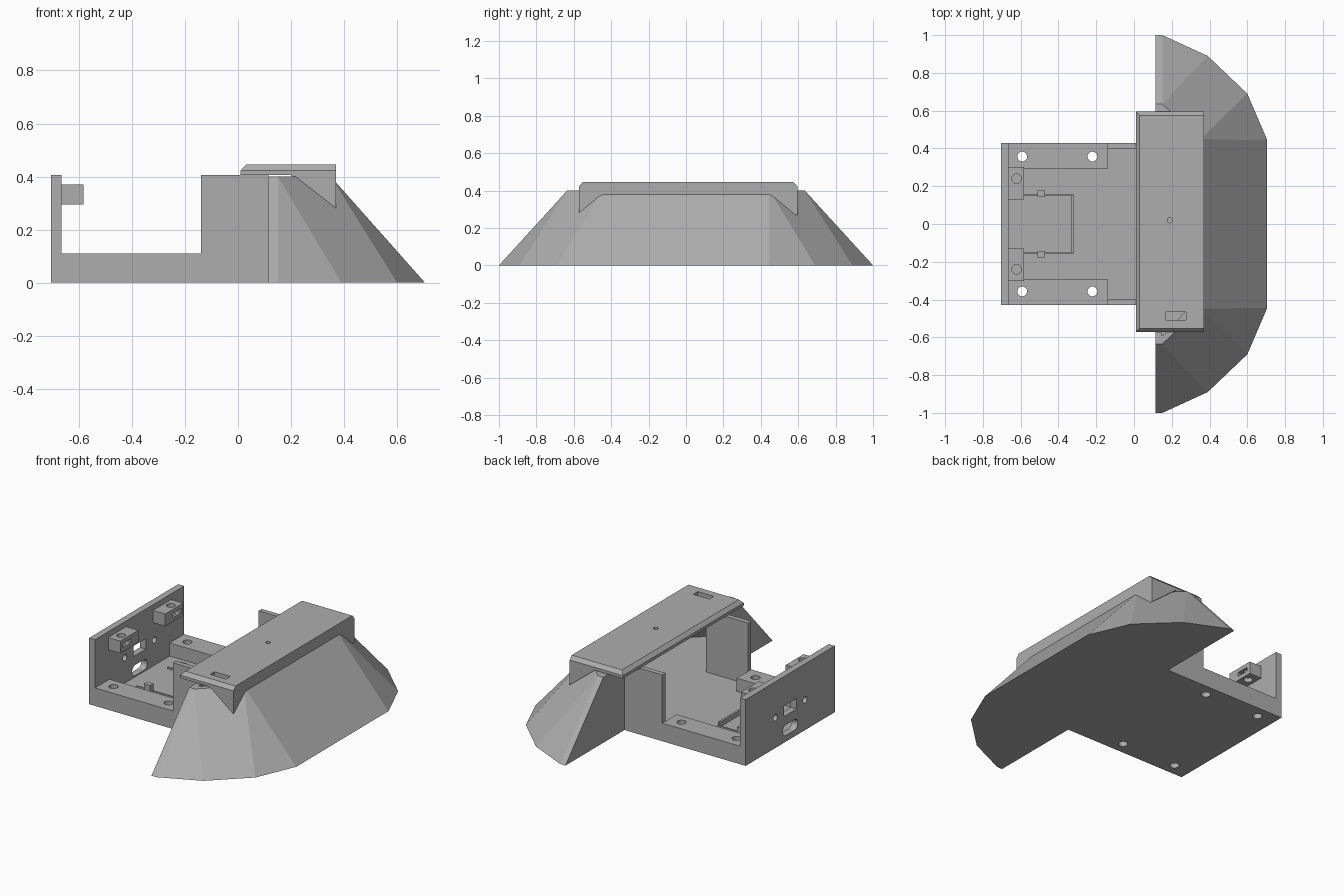
import bpy, bmesh, math
from mathutils import Matrix, Vector

if "Cube" in bpy.data.objects:
    bpy.data.objects.remove(bpy.data.objects["Cube"])

grey = bpy.data.materials.new("light_grey")
grey.diffuse_color = (0.42, 0.42, 0.42, 1)
grey.use_nodes = True
grey.node_tree.nodes["Principled BSDF"].inputs["Base Color"].default_value = grey.diffuse_color


def make(name, bm):
    bmesh.ops.recalc_face_normals(bm, faces=bm.faces)
    me = bpy.data.meshes.new(name)
    bm.to_mesh(me)
    bm.free()
    me.materials.append(grey)
    ob = bpy.data.objects.new(name, me)
    bpy.context.collection.objects.link(ob)
    return ob


def box(name, x, y, z):
    bm = bmesh.new()
    bmesh.ops.create_cube(bm, size=1)
    for v in bm.verts:
        v.co = Vector([(r[0] + r[1]) / 2 + c * (r[1] - r[0]) for r, c in zip((x, y, z), v.co)])
    return make(name, bm)


def hull(name, pts):
    bm = bmesh.new()
    for p in pts:
        bm.verts.new(p)
    bmesh.ops.convex_hull(bm, input=list(bm.verts))
    bmesh.ops.dissolve_limit(bm, angle_limit=math.radians(1.5), verts=bm.verts, edges=bm.edges)
    return make(name, bm)


def cyl(name, loc, r, depth, axis="Z", stretch=0):
    """Round bar; stretch pulls it into a slot along y."""
    bm = bmesh.new()
    rot = Matrix.Rotation(math.pi / 2, 4, "Y") if axis == "X" else Matrix.Identity(4)
    bmesh.ops.create_cone(bm, cap_ends=True, segments=24, radius1=r, radius2=r, depth=depth, matrix=rot)
    for v in bm.verts:
        v.co.y += stretch * (1 if v.co.y > 0 else -1)
        v.co += Vector(loc)
    return make(name, bm)


def cut(targets, cutter):
    for ob in targets:
        m = ob.modifiers.new("cut", "BOOLEAN")
        m.operation, m.solver, m.object = "DIFFERENCE", "EXACT", cutter
        bpy.context.view_layer.objects.active = ob
        bpy.ops.object.modifier_apply(modifier=m.name)
    bpy.data.objects.remove(cutter)


def mirrored(pts):
    return [(x, s * y, z) for x, y, z in pts for s in (-1, 1)]


# Tray: floor and back panel
floor = box("tray_floor", (-0.665, 0.115), (-0.43, 0.43), (0, 0.03))
panel = box("back_panel", (-0.705, -0.665), (-0.43, 0.43), (0, 0.405))

# Port openings in the back panel
cut([panel], box("port_cutter", (-0.8, -0.6), (-0.06, 0.06), (0.16, 0.225)))
cut([panel], cyl("slot_cutter", (-0.685, 0, 0.07), 0.033, 0.2, "X", 0.04))

for s, side in ((-1, "front"), (1, "rear")):
    def ys(a, b):
        return sorted((s * a, s * b))
    # Mounting rail with screw holes
    rail = box(side + "_rail", (-0.665, -0.14), ys(0.29, 0.43), (0.03, 0.11))
    for x in (-0.592, -0.22):
        cut([rail, floor], cyl("screw_cutter", (x, s * 0.357, 0.05), 0.026, 0.3))
    cut([panel], cyl("panel_hole_cutter", (-0.685, s * 0.143, 0.185), 0.02, 0.2, "X"))
    # Tall side wall
    box(side + "_side_wall", (-0.14, 0.115), ys(0.40, 0.43), (0.03, 0.405))
    # Screw block on the panel with a nut slot
    block = box(side + "_screw_block", (-0.665, -0.583), ys(0.13, 0.303), (0.295, 0.37))
    cut([block], cyl("block_hole_cutter", (-0.622, s * 0.24, 0.33), 0.025, 0.3))
    cut([block], box("nut_cutter", (-0.645, -0.5), ys(0.20, 0.28), (0.32, 0.345)))
    # Small board clip
    box(side + "_clip", (-0.512, -0.47), ys(0.145, 0.178), (0.03, 0.08))
    box(side + "_board_guide", (-0.58, -0.32), ys(0.147, 0.155), (0.03, 0.04))

# Stop bar holding the board
box("board_stop", (-0.333, -0.32), (-0.15, 0.15), (0.03, 0.06))

# Faceted sloping skirt, hollow and open towards the tray
skirt = hull("skirt", mirrored([
    (0.115, 1, 0), (0.15, 1, 0), (0.39, 0.89, 0), (0.60, 0.69, 0), (0.705, 0.445, 0),
    (0.115, 0.635, 0.4), (0.15, 0.635, 0.4), (0.35, 0.447, 0.4)]))
cut([skirt], hull("cavity_cutter", mirrored([
    (0.145, 0.90, 0.03), (0.36, 0.83, 0.03), (0.545, 0.655, 0.03), (0.635, 0.42, 0.03),
    (0.145, 0.565, 0.43), (0.285, 0.405, 0.43)])))
cut([skirt], box("opening_cutter", (0.0, 0.2), (-0.40, 0.40), (0.03, 0.5)))

# Lid with sloping edges on three sides
Y0, Y1 = -0.572, 0.595
lid = hull("lid", [(x, y, z) for z, i in ((0.405, 0), (0.423, 0), (0.445, 0.02))
                   for x in (0.01 + i, 0.37) for y in (Y0 + i, Y1 - i)])
cut([lid], cyl("pin_cutter", (0.19, 0.02, 0.42), 0.014, 0.2))
cut([lid], box("window_cutter", (0.167, 0.275), (-0.507, -0.465), (0.35, 0.5)))

# Wedge lips under the lid ends, and a front lip joining them
for name, a, b in (("front_wedge", Y0, Y0 + 0.04), ("rear_wedge", Y1 - 0.04, Y1)):
    hull(name, [(x, y, z) for y in (a, b)
                for x, z in ((0.2, 0.405), (0.37, 0.27), (0.37, 0.405))])
hull("lid_front_lip", [(x, y, z) for y in (Y0 + 0.04, Y1 - 0.04)
                       for x, z in ((0.33, 0.405), (0.33, 0.30), (0.37, 0.27), (0.37, 0.405))])
